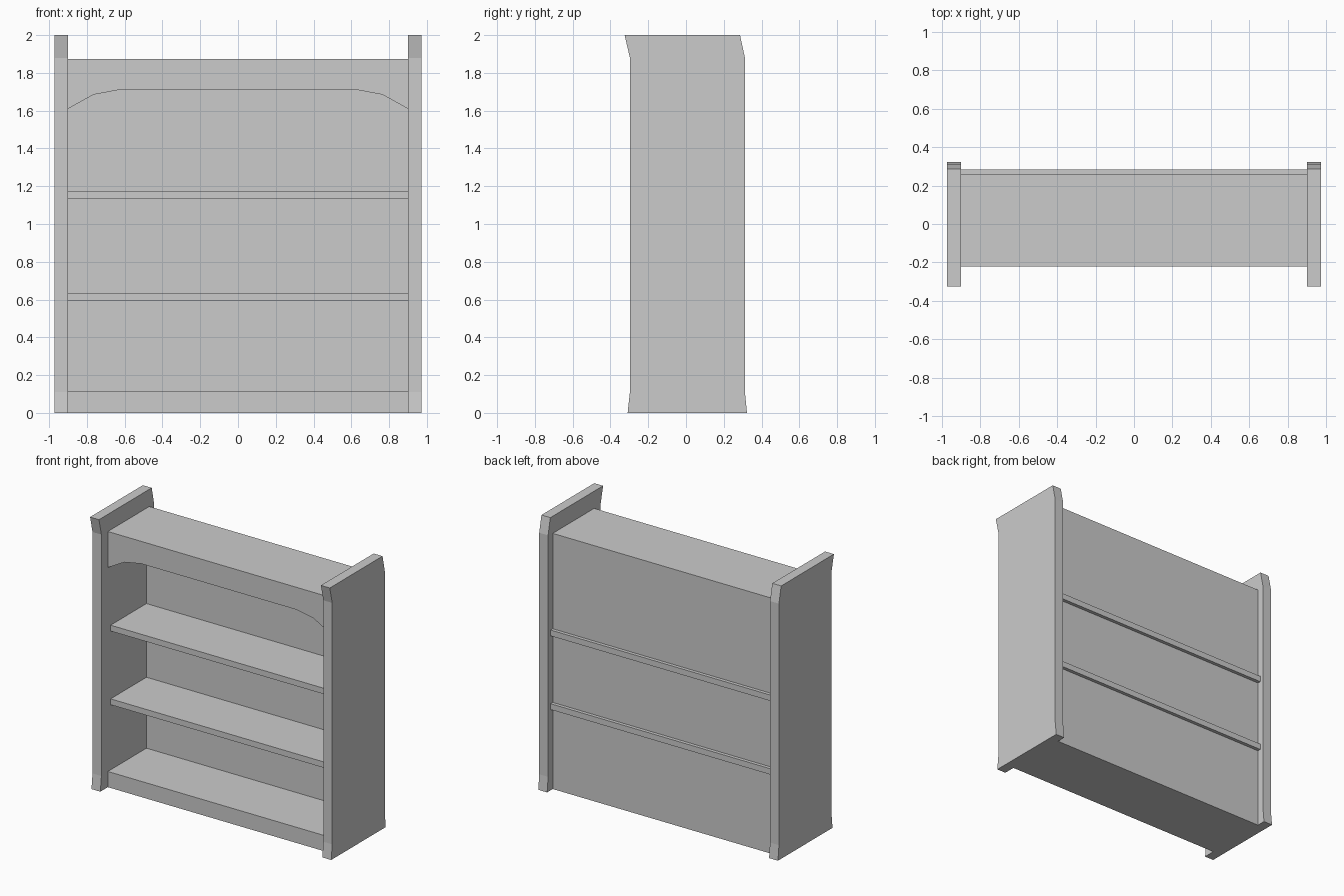
import bpy, bmesh
from mathutils import Vector

if "Cube" in bpy.data.objects:
    bpy.data.objects.remove(bpy.data.objects["Cube"])


def prism(name, points, offset):
    """Extrude a flat outline along an offset vector."""
    bm = bmesh.new()
    face = bm.faces.new([bm.verts.new(p) for p in points])
    new = bmesh.ops.extrude_face_region(bm, geom=[face])["geom"]
    verts = [v for v in new if isinstance(v, bmesh.types.BMVert)]
    bmesh.ops.translate(bm, verts=verts, vec=Vector(offset))
    bmesh.ops.recalc_face_normals(bm, faces=bm.faces)
    mesh = bpy.data.meshes.new(name)
    bm.to_mesh(mesh)
    bm.free()
    obj = bpy.data.objects.new(name, mesh)
    bpy.context.collection.objects.link(obj)
    return obj


def board(name, y0, y1, z0, z1, half=0.9):
    """Horizontal board spanning between the side panels."""
    outline = [(-half, y0, z0), (half, y0, z0), (half, y0, z1), (-half, y0, z1)]
    return prism(name, outline, (0, y1 - y0, 0))


# Side panels with flared foot and leaning top
side = [(-0.309, 0), (0.323, 0), (0.312, 0.11), (0.312, 1.88),
        (0.286, 2.0), (-0.325, 2.0), (-0.297, 1.88), (-0.297, 0.11)]
for name, x in (("left_side_panel", -0.972), ("right_side_panel", 0.9)):
    prism(name, [(x, y, z) for y, z in side], (0.072, 0, 0))

# Base and back
board("base", -0.222, 0.225, 0, 0.115)
board("back_panel", 0.225, 0.258, 0, 1.874)

# Arched top
arch = [(0.9, 1.61), (0.765, 1.685), (0.63, 1.71)]
lower = [(-x, z) for x, z in arch] + arch[::-1]
top = lower + [(0.9, 1.874), (-0.9, 1.874)]
prism("arched_top", [(x, -0.222, z) for x, z in top], (0, 0.447, 0))

# Shelves poking slightly through the back
for name, z in (("lower_shelf", 0.592), ("upper_shelf", 1.132)):
    board(name, -0.19, 0.283, z, z + 0.043)
